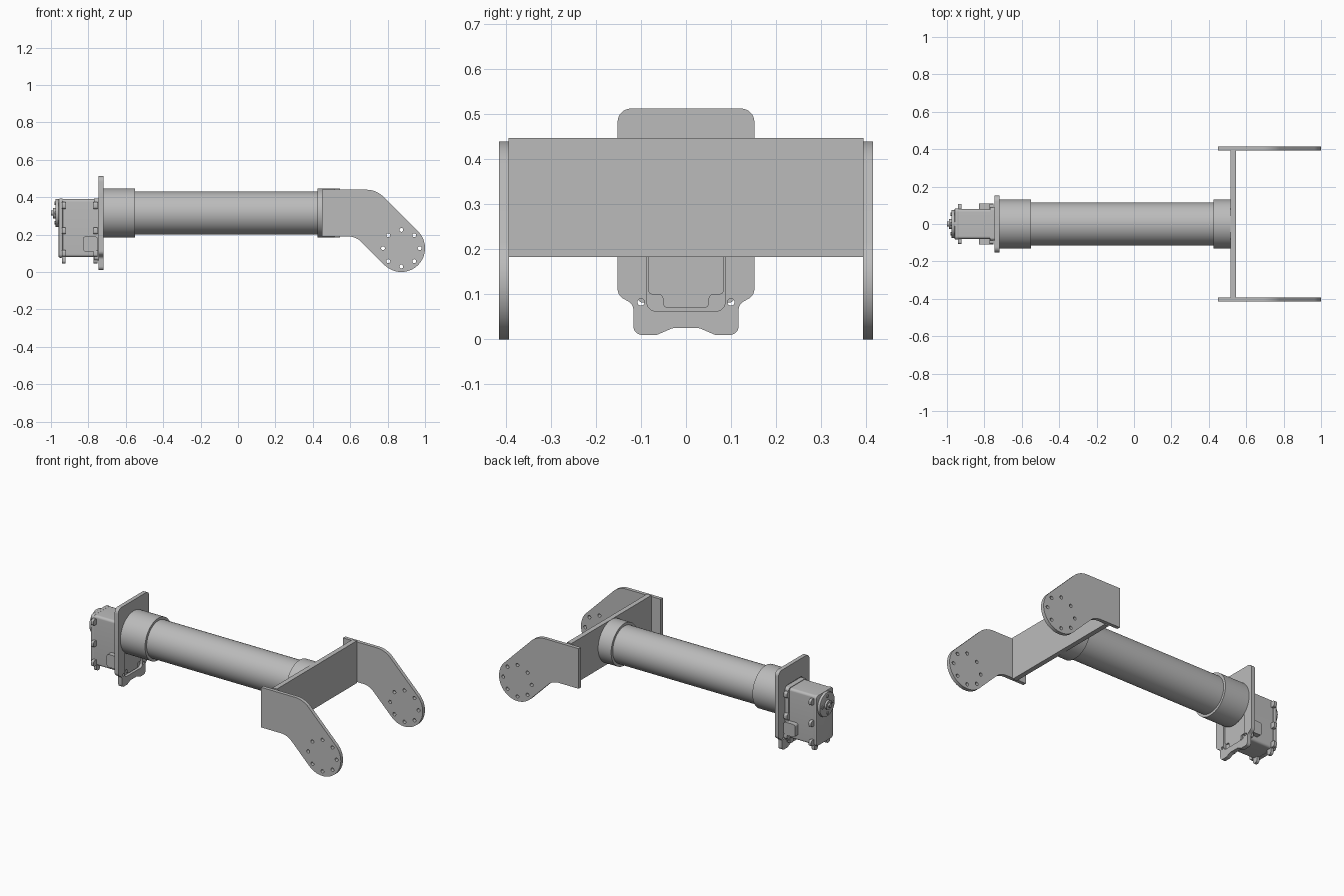
import bpy, bmesh, math
from mathutils import Vector

cube = bpy.data.objects.get("Cube")
if cube:
    bpy.data.objects.remove(cube, do_unlink=True)

grey = bpy.data.materials.new("plain grey")
grey.use_nodes = True
grey.diffuse_color = (0.5, 0.5, 0.5, 1)
grey.node_tree.nodes["Principled BSDF"].inputs["Base Color"].default_value = (0.5, 0.5, 0.5, 1)

AXIS_Z = 0.315    # height of the tube axis


def rounded(corners, steps=8):
    """Outline from (u, v, radius) corners, each replaced by an arc."""
    out = []
    for i, (u, v, r) in enumerate(corners):
        p = Vector((u, v))
        if r == 0:
            out.append(p)
            continue
        a = (Vector(corners[i - 1][:2]) - p).normalized()
        b = (Vector(corners[(i + 1) % len(corners)][:2]) - p).normalized()
        half = a.angle(b) / 2
        centre = p + (a + b).normalized() * r / math.sin(half)
        start = p + a * r / math.tan(half) - centre
        end = p + b * r / math.tan(half) - centre
        sweep = start.angle(end)
        for k in range(steps + 1):
            t = k / steps
            out.append(centre + (start * math.sin((1 - t) * sweep)
                                 + end * math.sin(t * sweep)) / math.sin(sweep))
    return out


def circle(u, v, r, n=24):
    return [Vector((u + r * math.cos(2 * math.pi * k / n),
                    v + r * math.sin(2 * math.pi * k / n))) for k in range(n)]


def box_outline(u0, u1, v0, v1, r=0):
    return rounded([(u0, v0, r), (u1, v0, r), (u1, v1, r), (u0, v1, r)])


def smooth(ob):
    bpy.ops.object.select_all(action='DESELECT')
    ob.select_set(True)
    bpy.context.view_layer.objects.active = ob
    bpy.ops.object.shade_smooth_by_angle(angle=math.radians(30))


def prism(name, outline, w0, w1, axis='x', holes=(), bevel=0):
    """Extrude an outline along x (outline is y, z) or along y (outline is x, z)."""
    place = (lambda p, w: (w, p.x, p.y)) if axis == 'x' else (lambda p, w: (p.x, w, p.y))
    bm = bmesh.new()
    rings = [[bm.verts.new(place(p, w)) for p in outline] for w in (w0, w1)]
    n = len(outline)
    for ring in rings:
        bm.faces.new(ring)
    for i in range(n):
        j = (i + 1) % n
        bm.faces.new((rings[0][i], rings[0][j], rings[1][j], rings[1][i]))
    bmesh.ops.recalc_face_normals(bm, faces=bm.faces)
    if bevel:
        rim = [e for e in bm.edges if (e.verts[0] in rings[0]) == (e.verts[1] in rings[0])]
        bmesh.ops.bevel(bm, geom=rim, offset=bevel, segments=2, profile=0.5, affect='EDGES')
    mesh = bpy.data.meshes.new(name)
    bm.to_mesh(mesh)
    bm.free()
    mesh.materials.append(grey)
    ob = bpy.data.objects.new(name, mesh)
    bpy.context.collection.objects.link(ob)
    for hole in holes:
        cutter = prism("cutter", hole, w0 - 0.02, w1 + 0.02, axis)
        mod = ob.modifiers.new("hole", 'BOOLEAN')
        mod.operation = 'DIFFERENCE'
        mod.solver = 'EXACT'
        mod.object = cutter
        bpy.context.view_layer.objects.active = ob
        bpy.ops.object.modifier_apply(modifier=mod.name)
        bpy.data.objects.remove(cutter, do_unlink=True)
    smooth(ob)
    return ob


def pipe(name, x0, x1, outer, inner, n=64):
    """Hollow tube along x."""
    bm = bmesh.new()
    rings = [[bm.verts.new((x, p.x, p.y)) for p in circle(0, AXIS_Z, r, n)]
             for x, r in ((x0, outer), (x1, outer), (x1, inner), (x0, inner))]
    for a in range(4):
        b = (a + 1) % 4
        for i in range(n):
            j = (i + 1) % n
            bm.faces.new((rings[a][i], rings[a][j], rings[b][j], rings[b][i]))
    bmesh.ops.recalc_face_normals(bm, faces=bm.faces)
    mesh = bpy.data.meshes.new(name)
    bm.to_mesh(mesh)
    bm.free()
    mesh.materials.append(grey)
    ob = bpy.data.objects.new(name, mesh)
    bpy.context.collection.objects.link(ob)
    smooth(ob)


# Arm tube with a collar at each end
pipe("arm_tube", -0.71, 0.51, 0.115, 0.105)
pipe("motor_collar", -0.72, -0.55, 0.131, 0.114)
pipe("fork_collar", 0.425, 0.516, 0.131, 0.114)

# Fork: cross plate and two bent side plates with a ring of bolt holes
prism("fork_cross_plate", box_outline(-0.394, 0.394, 0.183, 0.447), 0.515, 0.545)
cx, cz, r = 0.873, 0.127, 0.127
d = r * math.sqrt(2)
side = rounded([(0.45, 0.19, 0), (cx + cz - d - 0.19, 0.19, 0.1),
                (cx - d / 2 - r * 0.414 * 0.707, cz - d / 2 + r * 0.414 * 0.707, 0)])[:-1]
arc = [Vector((cx + r * math.cos(t), cz + r * math.sin(t)))
       for t in (math.radians(-135 + 180 * k / 32) for k in range(33))]
top = rounded([(cx + d / 2, cz + d / 2, 0), (cx + cz + d - 0.44, 0.44, 0.13), (0.45, 0.44, 0)])[1:]
bolts = [circle(p.x, p.y, 0.0105, 16) for p in circle(cx, cz, 0.098, 8)]
for label, s in (("left", -1), ("right", 1)):
    y0, y1 = sorted((s * -0.393, s * -0.415)) if s < 0 else (-0.415, -0.393)
    prism("fork_side_plate_" + label, side + arc + top, y0, y1, 'y', bolts)

# Motor mounting plate: wide top, narrow notched foot, motor window
half = [(0.152, 0.513, 0.03), (0.152, 0.098, 0.025), (0.117, 0.078, 0.02),
        (0.117, 0.01, 0.02), (0.065, 0.01, 0.015), (0.03, 0.025, 0.015)]
plate = rounded(half + [(-u, v, q) for u, v, q in reversed(half)])
prism("mounting_plate", plate, -0.745, -0.72,
      holes=[box_outline(-0.087, 0.087, 0.063, 0.4, 0.02),
             circle(0.1, 0.083, 0.008, 16), circle(-0.1, 0.083, 0.008, 16)])

# Motor case: body, end covers and stepped boss in the window
prism("motor_body", box_outline(-0.08, 0.08, 0.08, 0.39, 0.015), -0.94, -0.75)
prism("motor_rear_cover", box_outline(-0.084, 0.084, 0.076, 0.393, 0.02), -0.96, -0.935, bevel=0.008)
prism("motor_front_cover", box_outline(-0.088, 0.088, 0.062, 0.393, 0.015), -0.77, -0.738)
step = [(0.084, 0.385, 0.01), (0.084, 0.1, 0.01), (0.052, 0.1, 0.01), (0.05, 0.07, 0.01)]
prism("motor_boss", rounded(step + [(-u, v, q) for u, v, q in reversed(step)]), -0.76, -0.728)

# Screw lugs on the case edges, and cable sockets on the sides
for label, s in (("left", 1), ("right", -1)):
    for end, x0, x1 in (("rear", -0.94, -0.922), ("front", -0.772, -0.75)):
        for n, z in enumerate((0.1, 0.22, 0.355)):
            prism(f"{end}_side_lug_{label}_{n}",
                  box_outline(s * 0.09 - 0.018, s * 0.09 + 0.018, z - 0.018, z + 0.018, 0.012), x0, x1)
        prism(f"{end}_foot_lug_{label}",
              box_outline(s * 0.06 - 0.018, s * 0.06 + 0.018, 0.045, 0.09, 0.015), x0, x1)
    prism("cable_socket_" + label, box_outline(-0.83, -0.75, 0.11, 0.19, 0.015),
          s * 0.094 - 0.016, s * 0.094 + 0.016, 'y')

# Output horn with small screws, hub and shaft
prism("horn_disc", circle(0, AXIS_Z, 0.075, 40), -0.976, -0.955, bevel=0.004)
prism("horn_hub", circle(0, AXIS_Z, 0.028), -0.988, -0.97)
prism("horn_shaft", circle(0, AXIS_Z, 0.013), -1.0, -0.98)
for n, p in enumerate(circle(0, AXIS_Z, 0.052, 4)):
    prism(f"horn_screw_{n}", circle(p.x, p.y, 0.009, 12), -0.981, -0.97)
